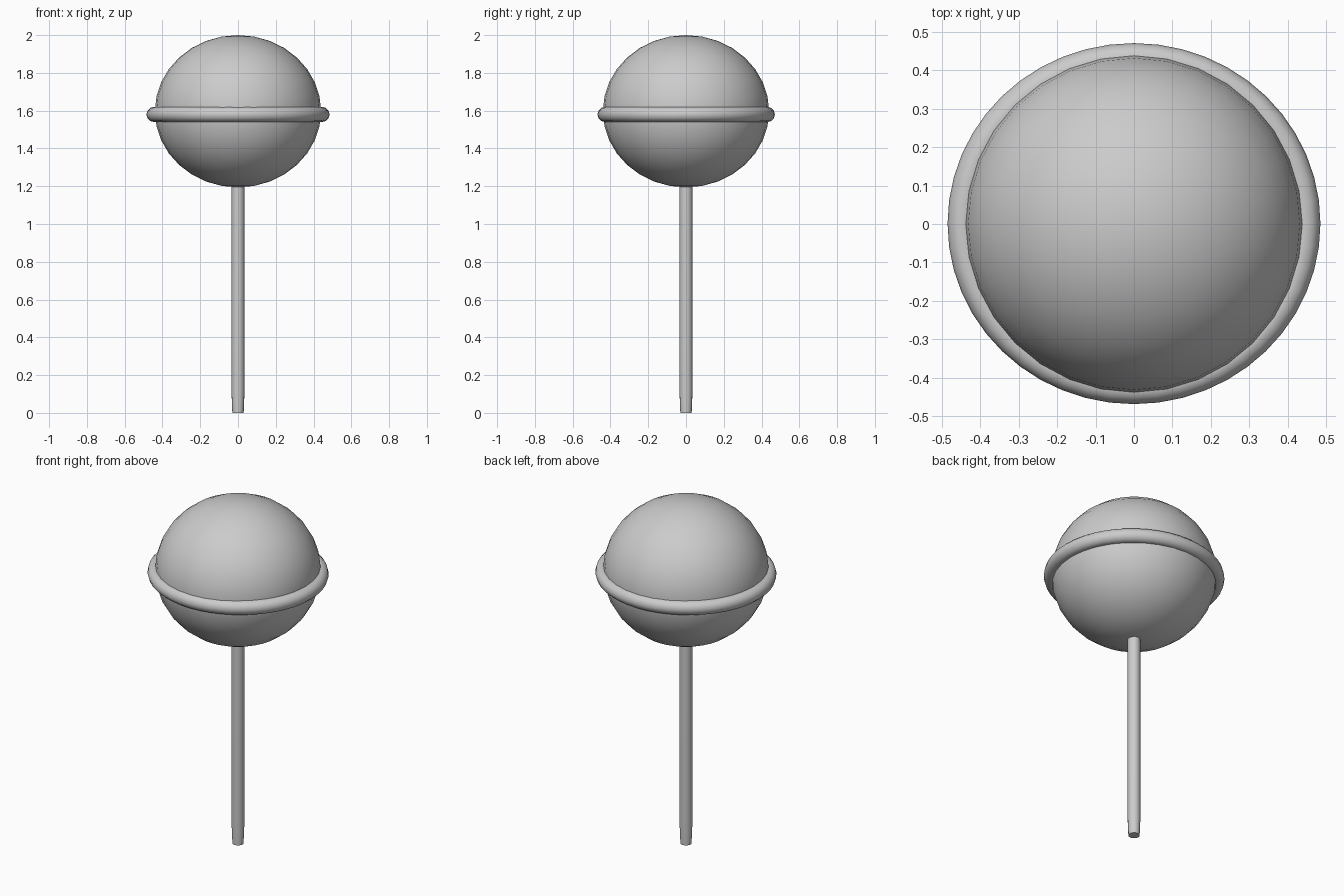
import bpy, bmesh, math

if "Cube" in bpy.data.objects:
    bpy.data.objects.remove(bpy.data.objects["Cube"])


def finish(name, angle=40):
    ob = bpy.context.object
    ob.name = name
    bpy.ops.object.transform_apply(location=False, rotation=False, scale=True)
    bpy.ops.object.shade_smooth_by_angle(angle=math.radians(angle))
    return ob


# Candy ball, slightly squashed
bpy.ops.mesh.primitive_uv_sphere_add(segments=32, ring_count=16, radius=1, location=(0, 0, 1.597))
bpy.context.object.scale = (0.44, 0.44, 0.403)
finish("candy_ball")

# Raised rim around the middle, a little wider in x
bpy.ops.mesh.primitive_torus_add(major_segments=48, minor_segments=12, major_radius=0.445,
                                 minor_radius=0.04, location=(0, 0.001, 1.58))
bpy.context.object.scale = (1, 0.968, 1)
finish("candy_rim", 60)

# Stick with a slightly tapered foot
profile = [(0.030, 0.0), (0.034, 0.10), (0.034, 1.25)]
sides = 16
bm = bmesh.new()
rings = [[bm.verts.new((r * math.cos(math.tau * i / sides), r * math.sin(math.tau * i / sides), z))
          for i in range(sides)] for r, z in profile]
for low, high in zip(rings, rings[1:]):
    for i in range(sides):
        j = (i + 1) % sides
        bm.faces.new((low[i], low[j], high[j], high[i]))
bm.faces.new(rings[0][::-1])
bm.faces.new(rings[-1])
mesh = bpy.data.meshes.new("stick")
bm.to_mesh(mesh)
bm.free()
stick = bpy.data.objects.new("stick", mesh)
bpy.context.collection.objects.link(stick)
bpy.ops.object.select_all(action='DESELECT')
stick.select_set(True)
bpy.context.view_layer.objects.active = stick
finish("stick")
